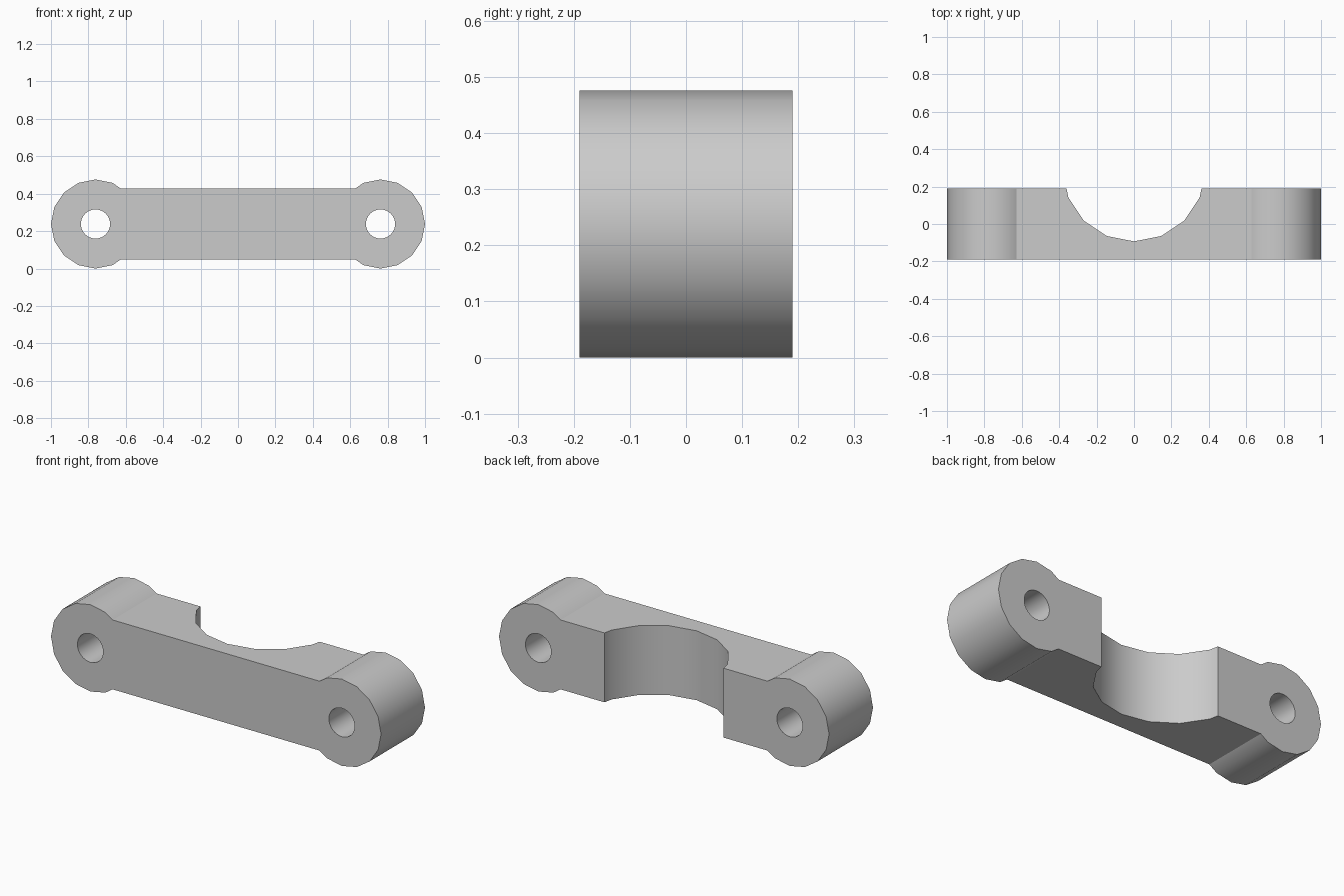
import bpy, bmesh
from math import sin, cos, pi, radians
from mathutils import Matrix

cube = bpy.data.objects.get("Cube")
if cube:
    bpy.data.objects.remove(cube)

BOSS_X, BOSS_R, MID_Z = 0.762, 0.238, 0.238
HALF = 0.19            # half height and half depth of the bar
HOLE_R, NOTCH_R, NOTCH_Y = 0.078, 0.38, 0.287

steel = bpy.data.materials.new("light grey")
steel.use_nodes = True
grey = (0.6, 0.6, 0.6, 1)
steel.diffuse_color = grey
steel.node_tree.nodes["Principled BSDF"].inputs["Base Color"].default_value = grey


def add_object(name, bm):
    mesh = bpy.data.meshes.new(name)
    bmesh.ops.recalc_face_normals(bm, faces=bm.faces)
    bm.to_mesh(mesh)
    bm.free()
    mesh.materials.append(steel)
    obj = bpy.data.objects.new(name, mesh)
    bpy.context.collection.objects.link(obj)
    return obj


def cylinder(name, sides, radius, location, rotation=Matrix()):
    bm = bmesh.new()
    bmesh.ops.create_cone(bm, cap_ends=True, segments=sides, radius1=radius,
                          radius2=radius, depth=1,
                          matrix=Matrix.Translation(location) @ rotation)
    return add_object(name, bm)


# Bar outline with a sixteen-sided boss at each end
step = pi / 8
boss = [(BOSS_X + BOSS_R * cos(k * step), BOSS_R * sin(k * step)) for k in range(-5, 6)]
neck = BOSS_X - 0.135
half_outline = [(neck, -HALF)] + boss + [(neck, HALF)]
outline = half_outline + [(-x, -z) for x, z in half_outline]

bm = bmesh.new()
face = bm.faces.new([bm.verts.new((x, -HALF, z + MID_Z)) for x, z in outline])
extruded = bmesh.ops.extrude_face_region(bm, geom=[face])["geom"]
bmesh.ops.translate(bm, vec=(0, 2 * HALF, 0),
                    verts=[v for v in extruded if isinstance(v, bmesh.types.BMVert)])
clamp = add_object("clamp_bar", bm)

# Bolt holes and the round saddle in the back
along_y = Matrix.Rotation(pi / 2, 4, 'X')
cutters = [cylinder("bolt_hole_cutter", 32, HOLE_R, (side * BOSS_X, 0, MID_Z), along_y)
           for side in (-1, 1)]
cutters.append(cylinder("saddle_cutter", 16, NOTCH_R, (0, NOTCH_Y, MID_Z)))

bpy.ops.object.select_all(action='DESELECT')
bpy.context.view_layer.objects.active = clamp
clamp.select_set(True)
for cutter in cutters:
    cutter.hide_render = True
    cut = clamp.modifiers.new("cut", 'BOOLEAN')
    cut.operation = 'DIFFERENCE'
    cut.solver = 'EXACT'
    cut.object = cutter
    bpy.ops.object.modifier_apply(modifier=cut.name)
    bpy.data.objects.remove(cutter)

bpy.ops.object.shade_smooth_by_angle(angle=radians(30))
